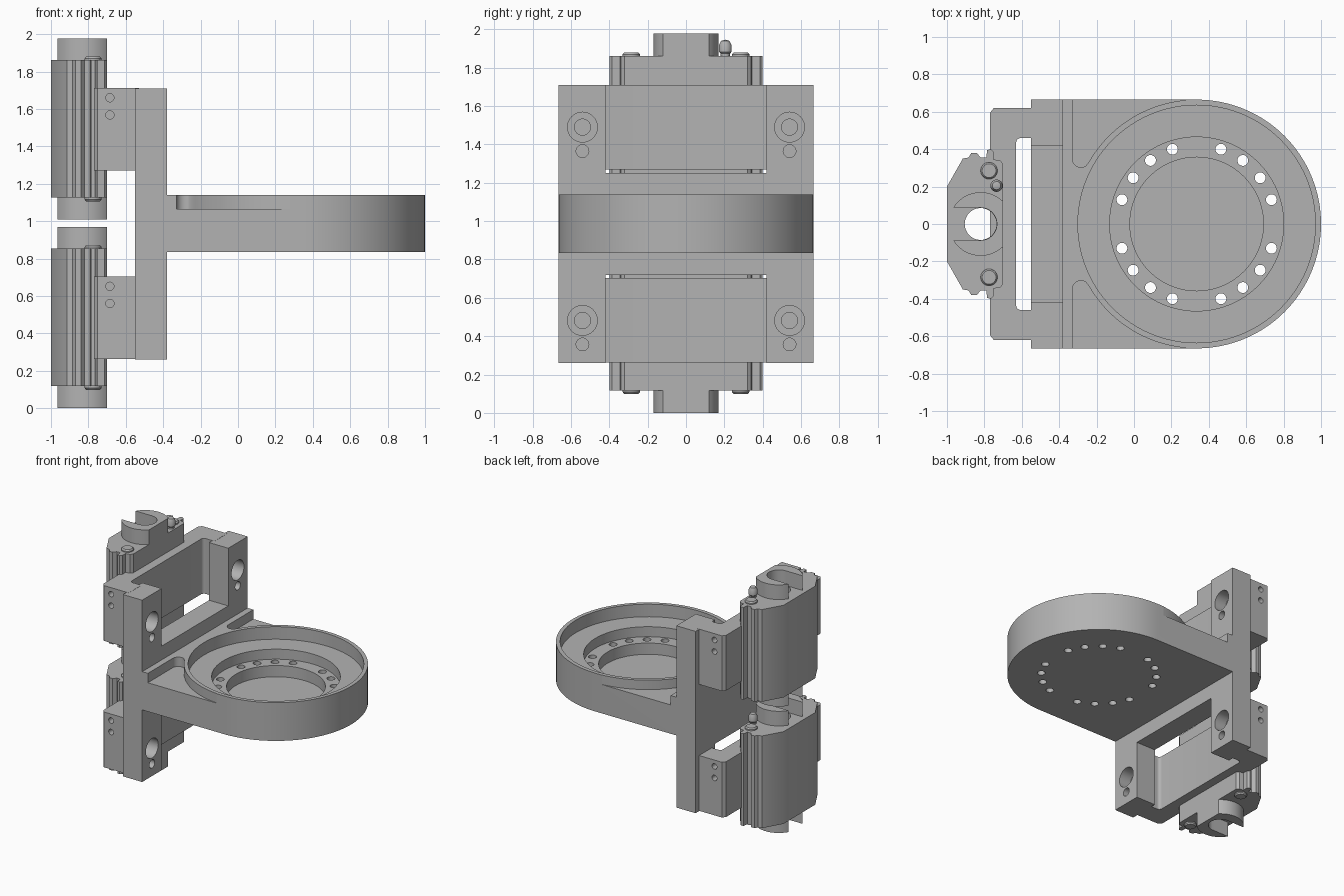
import bpy, bmesh, math
from mathutils import Vector

if "Cube" in bpy.data.objects:
    bpy.data.objects.remove(bpy.data.objects["Cube"])

grey = bpy.data.materials.new("machined grey")
grey.use_nodes = True
COLOUR = (0.45, 0.45, 0.45, 1)
grey.diffuse_color = COLOUR
grey.node_tree.nodes["Principled BSDF"].inputs["Base Color"].default_value = COLOUR


def finish(name, bm):
    bmesh.ops.recalc_face_normals(bm, faces=bm.faces[:])
    mesh = bpy.data.meshes.new(name)
    bm.to_mesh(mesh)
    bm.free()
    obj = bpy.data.objects.new(name, mesh)
    bpy.context.collection.objects.link(obj)
    mesh.materials.append(grey)
    return obj


def prism(name, pts, axis, lo, hi):
    """Extrude a closed profile along an axis; x takes (y, z), y takes (x, z), z takes (x, y)."""
    place = {"x": lambda u, v, w: (w, u, v),
             "y": lambda u, v, w: (u, w, v),
             "z": lambda u, v, w: (u, v, w)}[axis]
    bm = bmesh.new()
    face = bm.faces.new([bm.verts.new(place(u, v, lo)) for u, v in pts])
    top = bmesh.ops.extrude_face_region(bm, geom=[face])["geom"]
    shift = Vector(place(0, 0, hi - lo))
    bmesh.ops.translate(bm, vec=shift, verts=[g for g in top if isinstance(g, bmesh.types.BMVert)])
    return finish(name, bm)


def arc(cx, cy, r, start, end, n=16):
    angles = [math.radians(start + (end - start) * i / n) for i in range(n + 1)]
    return [(cx + r * math.cos(a), cy + r * math.sin(a)) for a in angles]


def disc(cx, cy, r, n=32):
    return arc(cx, cy, r, 0, 360, n)[:-1]


def rect(u0, u1, v0, v1):
    return [(u0, v0), (u1, v0), (u1, v1), (u0, v1)]


def turned(name, profile, x, y):
    """Revolve (radius, z) points round a vertical axis."""
    bm = bmesh.new()
    verts = [bm.verts.new((x + r, y, z)) for r, z in profile]
    edges = [bm.edges.new(p) for p in zip(verts, verts[1:])]
    bmesh.ops.spin(bm, geom=verts + edges, cent=(x, y, 0), axis=(0, 0, 1),
                   angle=math.tau, steps=32)
    bmesh.ops.remove_doubles(bm, verts=bm.verts[:], dist=0.0001)
    return finish(name, bm)


def combine(obj, tools, operation="DIFFERENCE"):
    for tool in tools:
        mod = obj.modifiers.new("cut", "BOOLEAN")
        mod.operation, mod.object, mod.solver = operation, tool, "EXACT"
    graph = bpy.context.evaluated_depsgraph_get()
    mesh = bpy.data.meshes.new_from_object(obj.evaluated_get(graph))
    obj.modifiers.clear()
    obj.data = mesh
    for tool in tools:
        bpy.data.objects.remove(tool)


def mirror(pts):
    """Close a half profile by reflecting it in the second coordinate."""
    return pts + [(u, -v) for u, v in reversed(pts)]


STEP = 1.008      # spacing of the two slide units
CX = 0.335        # centre of the round platform
W = 0.665         # half width and platform radius

# Mounting bracket: H-shaped frame joined to the round platform
frame = prism("mounting_bracket", [
    (-W, .26), (-.42, .26), (-.42, .72), (.42, .72), (.42, .26), (W, .26),
    (W, 1.71), (.42, 1.71), (.42, 1.25), (-.42, 1.25), (-.42, 1.71), (-W, 1.71)],
    "x", -.55, -.38)
arm = prism("platform", [(-.45, -W)] + arc(CX, 0, W, -90, 90, 64) + [(-.45, W)],
            "z", .835, 1.14)
combine(frame, [arm], "UNION")

# Stepped bowl, ring of through holes
cutters = [prism("bowl", disc(CX, 0, .635, 96), "z", 1.04, 1.3),
           prism("ring_step", disc(CX, 0, .465, 96), "z", .96, 1.2),
           prism("centre_step", disc(CX, 0, .357, 96), "z", .87, 1.1)]
for quarter in range(4):
    for k in range(1, 5):
        a = math.radians(quarter * 90 + k * 18)
        cutters.append(prism("hole", disc(CX + .42 * math.cos(a), .42 * math.sin(a), .029, 24),
                             "z", .7, 1.1))

# Pockets beside the platform, open to the sides
for side in (1, -1):
    pocket = ([(-.33, .8)] + arc(-.283, .35, .047, 180, 300, 8)
              + arc(CX, 0, W, 150, 95, 24) + [(.277, .8)])
    cutters.append(prism("pocket", [(x, side * y) for x, y in pocket], "z", 1.065, 1.3))
    # Counterbored screw holes and dowel holes in the posts
    for z in (1.49, 1.49 - STEP):
        cutters.append(prism("counterbore", disc(side * .54, z, .078), "x", -.48, -.3))
        cutters.append(prism("screw_hole", disc(side * .54, z, .042), "x", -.53, -.4))
        cutters.append(prism("dowel_hole", disc(side * .54, z - .125, .033), "x", -.48, -.3))
combine(frame, cutters)

# Two slide units, lower and upper
for label, dz in (("lower", 0), ("upper", STEP)):
    # U-shaped carriage with rounded inner corners
    half = [(-.77, .595), (-.75, .62), (-.53, .62), (-.53, .46)] + arc(-.605, .435, .025, 90, 180, 6)
    carriage = prism(label + "_carriage", mirror(half), "z", .262 + dz, .703 + dz)
    cutters = []
    for side in (1, -1):
        for z in (.56, .652):
            cutters.append(prism("side_hole", disc(-.685, z + dz, .022, 24), "y",
                                 *sorted((side * .57, side * .7))))
    combine(carriage, cutters)

    # Ribbed bearing housing
    half = [(-1, .2), (-.915, .35), (-.885, .355), (-.87, .38), (-.84, .38), (-.82, .355),
            (-.79, .355), (-.785, .395), (-.765, .4), (-.75, .385), (-.75, .345),
            (-.715, .34), (-.70, .32)]
    housing = prism(label + "_bearing_housing", mirror(half), "z", .118 + dz, .853 + dz)
    combine(housing, [prism("bore", disc(-.82, 0, .085, 48), "z", -.2 + dz, 1.2 + dz)])

    # Open bearing ends with a flat back, above and below the housing
    flat = math.degrees(math.acos(.12 / .17))
    for end, lo, hi in (("bottom", 0, .118), ("top", .853, .97)):
        bearing = prism(f"{label}_{end}_bearing", arc(-.82, 0, .17, flat, 360 - flat, 64),
                        "z", lo + dz, hi + dz)
        slot = [(-1.1, -.087)] + arc(-.82, 0, .087, -90, 90, 32) + [(-1.1, .087)]
        combine(bearing, [prism("slot", slot, "z", lo + dz - .1, hi + dz + .1)])

    # Through bolts with chamfered ends
    for side, y in (("left", -.285), ("right", .285)):
        turned(f"{label}_{side}_bolt", [
            (0, .098 + dz), (.037, .098 + dz), (.045, .108 + dz),
            (.045, .862 + dz), (.037, .872 + dz), (0, .872 + dz)], -.775, y)

    # Grease nipple
    turned(label + "_grease_nipple", [
        (0, .8 + dz), (.024, .8 + dz), (.024, .865 + dz), (.033, .875 + dz),
        (.033, .91 + dz), (.022, .932 + dz), (0, .938 + dz)], -.735, .205)

# Smooth round surfaces, crisp edges
bpy.ops.object.select_all(action="DESELECT")
for obj in bpy.context.collection.objects:
    if obj.type == "MESH":
        obj.select_set(True)
        bpy.context.view_layer.objects.active = obj
bpy.ops.object.shade_smooth_by_angle(angle=math.radians(30))
